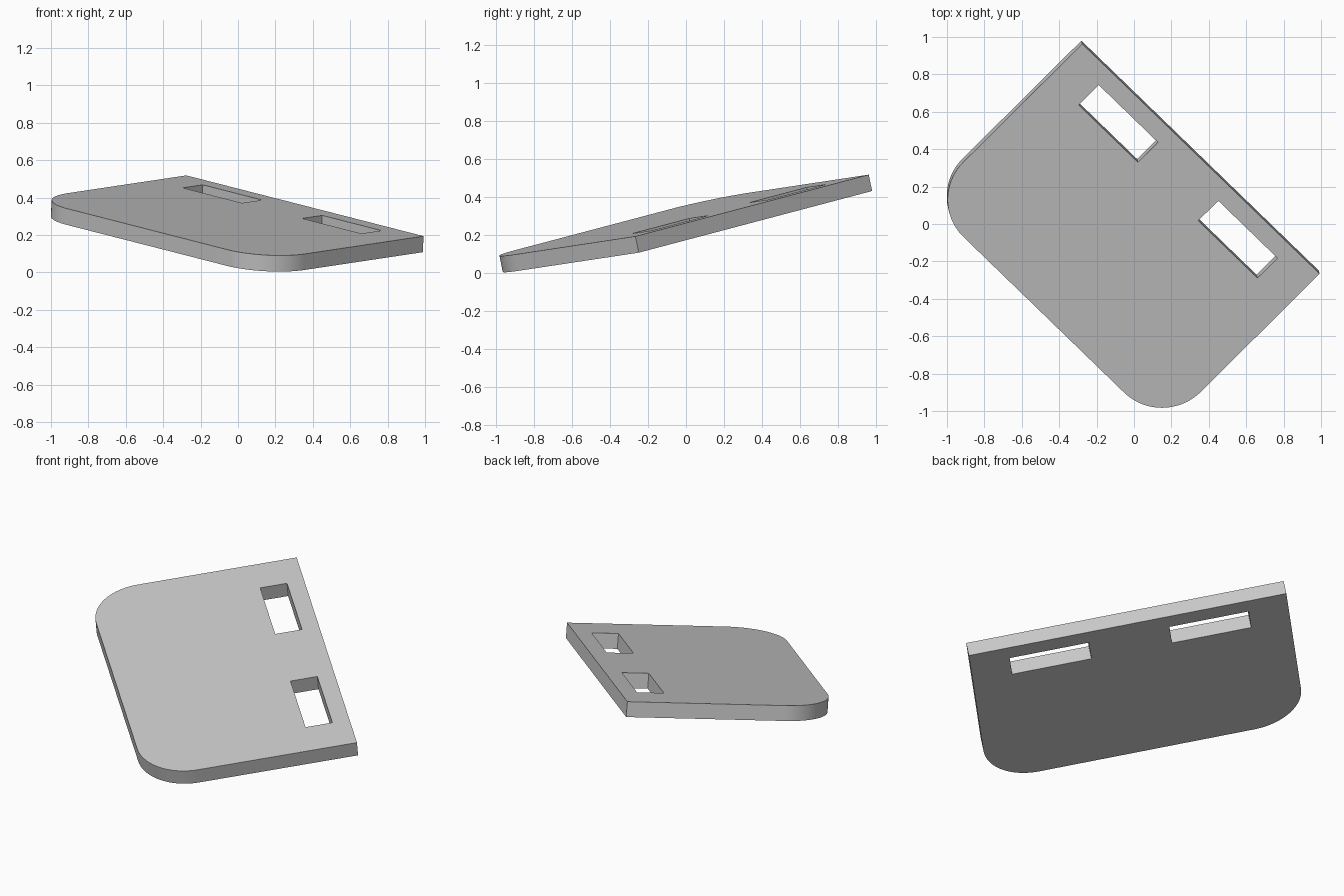
import bpy, bmesh, math
from mathutils import Matrix, Vector

cube = bpy.data.objects.get("Cube")
if cube:
    bpy.data.objects.remove(cube, do_unlink=True)

HALF_WIDTH, DEPTH, THICK, RADIUS = 0.898, 1.19, 0.088, 0.29
ARC_STEPS = 24

grey = bpy.data.materials.new("mid_grey")
grey.use_nodes = True
colour = (0.58, 0.58, 0.58, 1)
grey.diffuse_color = colour
grey.node_tree.nodes["Principled BSDF"].inputs["Base Color"].default_value = colour

# Tilted frame: x along the straight back edge, y towards it, z out of the upper face
along = Vector((1.27, -1.23, -0.325)).normalized()
normal = Vector((0.054, -0.202, 0.978))
normal = (normal - along * normal.dot(along)).normalized()
inward = normal.cross(along)
tilt = Matrix((along, inward, normal)).transposed().to_4x4()
tilt.translation = (0.358, 0.348, 0.356)


def prism(name, outline, z_low, z_high):
    """Closed prism from a flat outline, placed in the tilted frame."""
    bm = bmesh.new()
    face = bm.faces.new([bm.verts.new((x, y, z_low)) for x, y in outline])
    top = bmesh.ops.extrude_face_region(bm, geom=[face])["geom"]
    moved = [v for v in top if isinstance(v, bmesh.types.BMVert)]
    bmesh.ops.translate(bm, verts=moved, vec=(0, 0, z_high - z_low))
    bmesh.ops.recalc_face_normals(bm, faces=bm.faces)
    mesh = bpy.data.meshes.new(name)
    bm.to_mesh(mesh)
    bm.free()
    mesh.materials.append(grey)
    obj = bpy.data.objects.new(name, mesh)
    bpy.context.collection.objects.link(obj)
    obj.matrix_world = tilt
    return obj


# Plate: square back corners, rounded front corners
outline = [(HALF_WIDTH, 0), (-HALF_WIDTH, 0)]
for side, start in ((-1, math.pi), (1, 1.5 * math.pi)):
    cx, cy = side * (HALF_WIDTH - RADIUS), RADIUS - DEPTH
    for i in range(ARC_STEPS + 1):
        a = start + 0.5 * math.pi * i / ARC_STEPS
        outline.append((cx + RADIUS * math.cos(a), cy + RADIUS * math.sin(a)))
plate = prism("plate", outline, -THICK, 0)

# Two rectangular slots near the back edge
cutters = []
for side in (-1, 1):
    x0, x1 = side * 0.228, side * 0.676
    slot = [(x0, -0.097), (x1, -0.097), (x1, -0.249), (x0, -0.249)]
    cutter = prism("slot_cutter", slot, -2 * THICK, THICK)
    cutter.hide_render = True
    cutters.append(cutter)
    cut = plate.modifiers.new("slot", 'BOOLEAN')
    cut.operation = 'DIFFERENCE'
    cut.solver = 'EXACT'
    cut.object = cutter

bpy.ops.object.select_all(action='DESELECT')
plate.select_set(True)
bpy.context.view_layer.objects.active = plate
for name in [m.name for m in plate.modifiers]:
    bpy.ops.object.modifier_apply(modifier=name)
for cutter in cutters:
    bpy.data.objects.remove(cutter, do_unlink=True)
bpy.ops.object.shade_smooth_by_angle(angle=math.radians(30))
